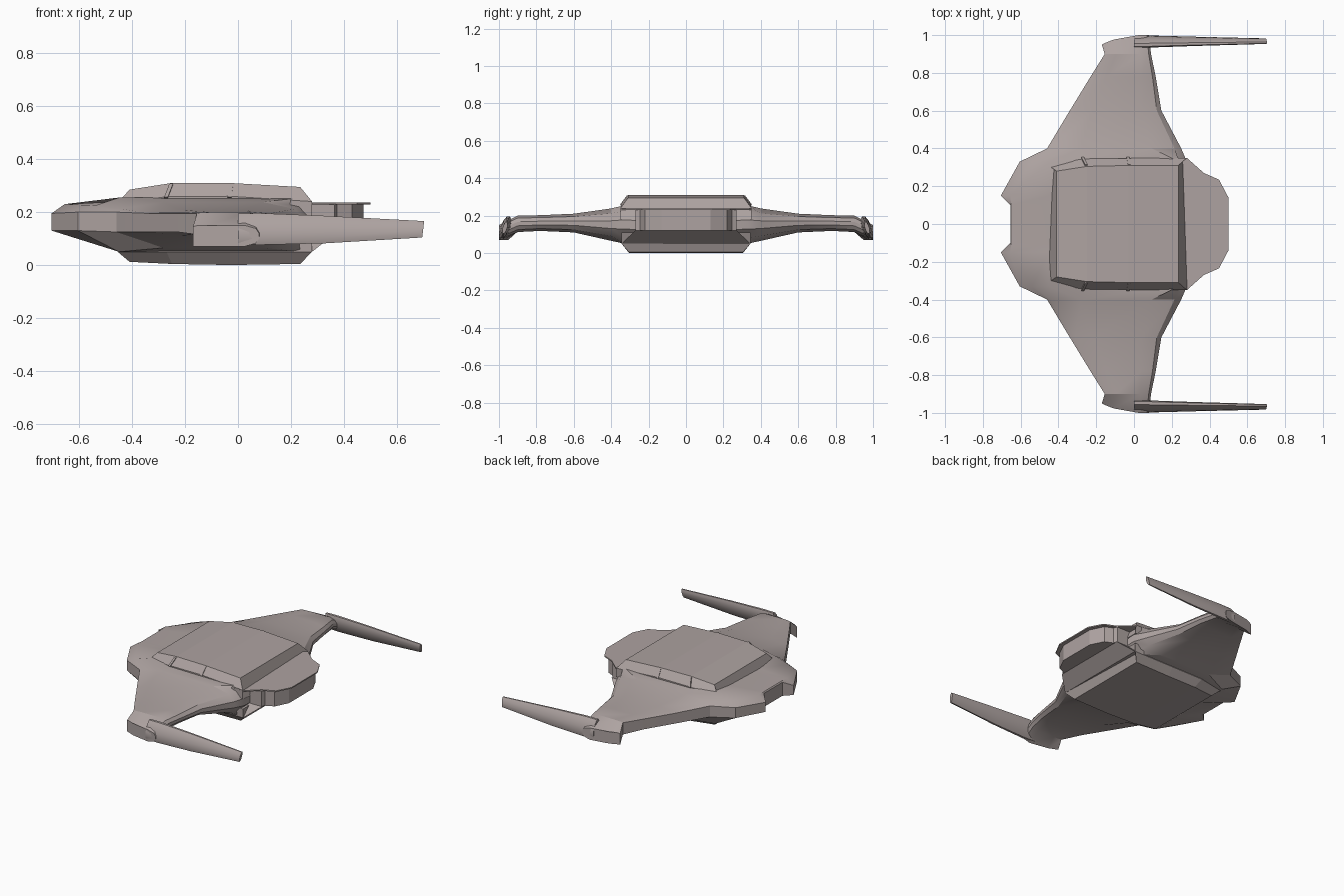
import bpy, bmesh, math

if "Cube" in bpy.data.objects:
    bpy.data.objects.remove(bpy.data.objects["Cube"])

hull_grey = bpy.data.materials.new("hull_grey")
hull_grey.diffuse_color = (0.42, 0.365, 0.355, 1)
hull_grey.use_nodes = True
hull_grey.node_tree.nodes["Principled BSDF"].inputs["Base Color"].default_value = hull_grey.diffuse_color


def loft(name, rings, smooth=0):
    """Skin a list of equal-length rings and cap both ends."""
    bm = bmesh.new()
    vs = [[bm.verts.new(p) for p in r] for r in rings]
    n = len(rings[0])
    for a, b in zip(vs, vs[1:]):
        for i in range(n):
            j = (i + 1) % n
            bm.faces.new((a[i], a[j], b[j], b[i]))
    bm.faces.new(vs[0])
    bm.faces.new(vs[-1])
    bmesh.ops.recalc_face_normals(bm, faces=bm.faces)
    me = bpy.data.meshes.new(name)
    bm.to_mesh(me)
    bm.free()
    me.materials.append(hull_grey)
    ob = bpy.data.objects.new(name, me)
    bpy.context.collection.objects.link(ob)
    if smooth:
        bpy.ops.object.select_all(action='DESELECT')
        ob.select_set(True)
        bpy.context.view_layer.objects.active = ob
        bpy.ops.object.shade_smooth_by_angle(angle=math.radians(smooth))
    return ob


# wings and nose: one skin from tip to tip
# y, front x, front low z, front high z, chamfer x, chamfer z, rear x, top z, bottom z
stations = [
    (0.10, -.655, .13, .222, -.65, .23, .28, .24, .05),
    (0.15, -.705, .13, .195, -.655, .23, .28, .24, .05),
    (0.33, -.605, .13, .20, -.54, .225, .28, .255, .05),
    (0.40, -.46, .125, .20, -.44, .212, .25, .238, .065),
    (0.60, -.34, .125, .195, -.31, .20, .145, .21, .11),
    (0.78, -.23, .125, .195, -.20, .20, .115, .202, .118),
    (0.90, -.155, .115, .195, -.14, .198, .09, .20, .112),
    (1.00, -.17, .07, .145, -.15, .15, .08, .15, .07),
]


def wing_ring(s, side):
    y, xf, zl, zh, xc, zc, xr, zt, zb = s
    w, t = xr - xf, zt - zb
    inner = y < 0.36
    xa = -.45 if inner else xf + w * .25
    xb = .24 if inner else xr - w * .22
    pts = [(xf, zl), (xf, zh), (xc, zc), (max(xa, xc + .01), zt), (xb, zt),
           (xr - w * .05, zt - t * .15), (xr, zb + t * .62), (xr, zb + t * .38),
           (xr - w * .05, zb + t * .15), (xb, zb), (xa, zb)]
    bow = .05 if y > .99 else 0          # rounded wing tip
    return [(x, side * (y - bow * (max(0, .03 - x) / .2) ** 2), z) for x, z in pts]


loft("wings", [wing_ring(s, -1) for s in reversed(stations)]
     + [wing_ring(s, 1) for s in stations], 28)

# rear-pointing prongs, leaning with the drooped tips
for side, label in ((-1, "right"), (1, "left")):
    rings = []
    for x, yc, zc, hy, hz in ((0.0, .965, .137, .032, .058), (.08, .966, .136, .033, .060),
                              (.33, .967, .134, .025, .052), (.70, .968, .135, .015, .031)):
        ring = []
        for k in range(10):
            a = math.tau * k / 10
            c, s = math.cos(a), math.sin(a)
            ring.append((x + (.004 * s if x > .6 else 0),
                         side * (yc + hy * (.8 * c - .55 * s)), zc + hz * s * 1.05))
        rings.append(ring)
    loft(label + "_prong", rings, 40)

# raised upper deck and matching belly: base x, base y, base z, face x, face y, face z
deck = [(-.455, .31, .235, -.41, .28, .285), (-.27, .345, .258, -.25, .305, .31),
        (-.03, .348, .26, -.03, .31, .31), (.28, .35, .24, .235, .31, .295)]
belly = [(-.455, .31, .05, -.41, .275, .012), (-.27, .345, .05, -.25, .30, .004),
         (-.03, .345, .05, -.03, .305, 0), (.28, .345, .05, .235, .305, .004)]
for name, rows in (("upper_deck", deck), ("belly", belly)):
    d = -.06 if name == "upper_deck" else .06
    loft(name, [[(bx, -by, bz + d), (bx, -by, bz), (fx, -fy, fz),
                 (fx, fy, fz), (bx, by, bz), (bx, by, bz + d)]
                for bx, by, bz, fx, fy, fz in rows])

# thin ribs on the deck flanks
for side in (-1, 1):
    for i, (xb, xt) in enumerate(((-.272, -.252), (-.032, -.025))):
        h = .007
        loft("deck_rib_%d_%d" % (i, side + 1),
             [[(x - h, side * (y - .01), z - .006), (x + h, side * (y - .01), z - .006),
               (x + h, side * (y + .004), z + .002), (x - h, side * (y + .004), z + .002)]
              for x, y, z in ((xb, .350, .255), (xt, .311, .307))])


def slab(name, half, z0, z1):
    """Extrude a y-symmetric outline between two heights."""
    outline = half + [(x, -y) for x, y in reversed(half)]
    return loft(name, [[(x, y, z) for x, y in outline] for z in (z0, z1)])


# rear bay: walls, overhanging lip, and ramp below
slab("rear_bay", [(.15, .27), (.365, .27), (.375, .245), (.43, .22), (.475, .13)], .12, .232)
slab("rear_lip", [(.2, .35), (.28, .35), (.37, .27), (.45, .235), (.50, .14)], .229, .237)
loft("rear_ramp", [[(.1, y, .05), (x, y, .05), (x2, y2, .121), (.1, y2, .121)]
                   for y, x, x2, y2 in ((-.345, .28, .37, -.27), (.345, .28, .37, .27))])
